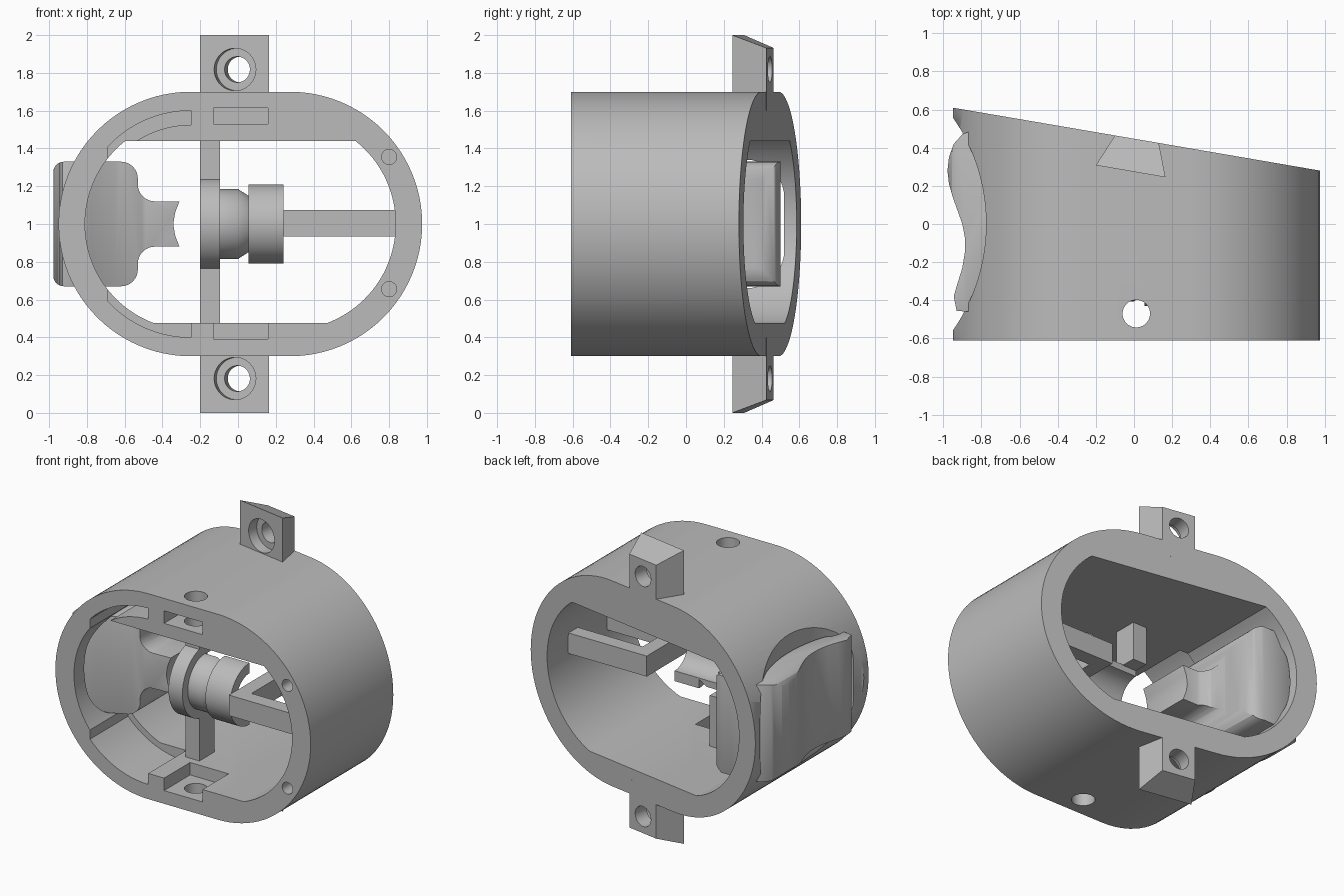
import bpy, bmesh, math
from mathutils import Vector

if "Cube" in bpy.data.objects:
    bpy.data.objects.remove(bpy.data.objects["Cube"])

grey = bpy.data.materials.new("plain grey")
grey.diffuse_color = (0.5, 0.5, 0.5, 1)
grey.use_nodes = True
grey.node_tree.nodes["Principled BSDF"].inputs["Base Color"].default_value = grey.diffuse_color


def finish(name, bm):
    bmesh.ops.recalc_face_normals(bm, faces=bm.faces)
    me = bpy.data.meshes.new(name)
    bm.to_mesh(me)
    bm.free()
    ob = bpy.data.objects.new(name, me)
    bpy.context.collection.objects.link(ob)
    me.materials.append(grey)
    return ob


def prism(name, pts, lo, hi, axis='y'):
    """Extrude a 2D outline along y (points are x,z), z (x,y) or x (y,z); hi may be a function."""
    top = hi if callable(hi) else (lambda p: hi)
    put = {'y': lambda p, d: (p[0], d, p[1]), 'z': lambda p, d: (p[0], p[1], d),
           'x': lambda p, d: (d, p[0], p[1])}[axis]
    bm = bmesh.new()
    a = [bm.verts.new(put(p, lo)) for p in pts]
    b = [bm.verts.new(put(p, top(p))) for p in pts]
    bm.faces.new(a)
    bm.faces.new(b)
    n = len(pts)
    for i in range(n):
        bm.faces.new((a[i], a[(i + 1) % n], b[(i + 1) % n], b[i]))
    return finish(name, bm)


def box(name, x0, x1, y0, y1, z0, z1):
    return prism(name, [(x0, z0), (x1, z0), (x1, z1), (x0, z1)], y0, y1)


def rod(name, r, p, q, n=48):
    p, q = Vector(p), Vector(q)
    bm = bmesh.new()
    bmesh.ops.create_cone(bm, cap_ends=True, segments=n, radius1=r, radius2=r, depth=(q - p).length)
    rot = (q - p).to_track_quat('Z', 'Y').to_matrix().to_4x4()
    bmesh.ops.transform(bm, matrix=rot, verts=bm.verts)
    bmesh.ops.translate(bm, vec=(p + q) / 2, verts=bm.verts)
    return finish(name, bm)


def apply(ob, mod):
    bpy.context.view_layer.objects.active = ob
    bpy.ops.object.modifier_apply(modifier=mod.name)


def boolean(ob, others, op='DIFFERENCE'):
    for c in others:
        m = ob.modifiers.new("cut", 'BOOLEAN')
        m.operation, m.solver, m.object = op, 'EXACT', c
        apply(ob, m)
        bpy.data.objects.remove(c)


def smooth(ob, angle=35):
    bpy.ops.object.select_all(action='DESELECT')
    ob.select_set(True)
    bpy.context.view_layer.objects.active = ob
    bpy.ops.object.shade_smooth_by_angle(angle=math.radians(angle))


def arc(cx, cy, r, a0, a1, n):
    return [(cx + r * math.cos(math.radians(a0 + (a1 - a0) * i / n)),
             cy + r * math.sin(math.radians(a0 + (a1 - a0) * i / n))) for i in range(n + 1)]


def stadium(r):
    return arc(0.275, 1, r, -90, 90, 48) + arc(-0.25, 1, r, 90, 270, 48)


def rear(p):
    return 0.447 - 0.1714 * p[0]


# Housing: rounded tube with a slanted rear and flat inner floor and ceiling
housing = prism("housing", stadium(0.70), -0.61, rear)
c1 = math.degrees(math.asin(0.44 / 0.56))
c2 = math.degrees(math.asin(0.525 / 0.56))
bore = arc(0.275, 1, 0.56, -c2, c1, 40) + arc(-0.25, 1, 0.56, 180 - c1, 180 + c2, 40)
boolean(housing, [prism("bore", bore, -1, 1)])

# Side scoop and rounded window for the trigger
window = (arc(0.32, 1.14, 0.2, 0, 90, 10) + arc(-0.30, 1.14, 0.2, 90, 180, 10)
          + arc(-0.30, 0.86, 0.2, 180, 270, 10) + arc(0.32, 0.86, 0.2, 270, 360, 10))
cuts = [rod("scoop", 0.98, (-1.755, 0, -0.5), (-1.755, 0, 2.5), 128),
        prism("window", window, -1.3, -0.6, 'x')]

# Front recesses, nut slots, screw holes and pin holes
for s in (1, -1):
    outer = arc(-0.25, 1, 0.60, s * 90, s * 137, 16)
    inner = arc(-0.25, 1, 0.525, s * 147, s * 90, 16)
    cuts.append(prism("arc_recess", outer + inner, -0.8, -0.2))
    z0, z1 = (1.53, 1.615) if s > 0 else (0.39, 0.5)
    cuts.append(box("nut_slot", -0.13, 0.16, -0.8, -0.33, z0, z1))
    cuts.append(rod("screw_hole", 0.072, (0.012, -0.47, 1 + s * 0.3), (0.012, -0.47, 1 + s * 0.9)))
    cuts.append(rod("pin_hole", 0.04, (0.8, -0.8, 1.005 + s * 0.35), (0.8, -0.3, 1.005 + s * 0.35), 24))
boolean(housing, cuts)
smooth(housing)

# Mounting tabs: tapered blocks with a sloping end and a counterbored hole
plan = [(-0.2, 0.308), (0.165, 0.245), (0.13, 0.425), (-0.1, 0.464)]
axis = Vector((0.169, 0.986, 0))
for name, s in (("upper_mounting_tab", 1), ("lower_mounting_tab", -1)):
    bm = bmesh.new()
    base = [bm.verts.new((x, y, 1 + s * 0.6)) for x, y in plan]
    tip = [bm.verts.new((x, y, 1 + s * z)) for (x, y), z in zip(plan, (1.0, 1.0, 0.932, 0.932))]
    bm.faces.new(base)
    bm.faces.new(tip)
    for i in range(4):
        j = (i + 1) % 4
        bm.faces.new((base[i], base[j], tip[j], tip[i]))
    tab = finish(name, bm)
    c = Vector((-0.016, 0.277, 1 + s * 0.818))
    boolean(tab, [rod("through", 0.068, c - axis * 0.2, c + axis * 0.4),
                  rod("counterbore", 0.112, c - axis * 0.2, c + axis * 0.07)])
    smooth(tab)

# Trigger: side silhouette crossed with the plan outline, then rounded
half = ([(-0.98, 0.0), (-0.98, 0.27)] + arc(-0.92, 0.27, 0.06, 180, 90, 5)[1:]
        + arc(-0.62, 0.24, 0.09, 90, 0, 8) + arc(-0.44, 0.21, 0.09, 180, 270, 8) + [(-0.31, 0.12)])
hollow = [(-0.333, 0.06), (-0.343, 0.0), (-0.333, -0.06)]
side = [(x, 1 + z) for x, z in half + hollow + [(x, -z) for x, z in reversed(half[1:])]]
outline = [(-0.93, -0.455), (-0.945, -0.38), (-0.925, -0.31), (-0.90, -0.23), (-0.887, -0.15),
           (-0.887, -0.07), (-0.90, 0.0), (-0.925, 0.07), (-0.95, 0.14), (-0.97, 0.21),
           (-0.978, 0.28), (-0.97, 0.35), (-0.945, 0.42), (-0.90, 0.47), (-0.84, 0.495),
           (-0.62, 0.5), (-0.56, 0.47), (-0.53, 0.41), (-0.53, 0.24), (-0.49, 0.15),
           (-0.42, 0.1), (-0.30, 0.1), (-0.30, -0.28), (-0.50, -0.29), (-0.65, -0.33),
           (-0.78, -0.41), (-0.87, -0.46)]
trigger = prism("trigger", side, -0.6, 0.6)
boolean(trigger, [prism("outline", outline, 0.4, 1.6, 'z')], 'INTERSECT')
m = trigger.modifiers.new("round", 'BEVEL')
m.width, m.segments, m.limit_method, m.angle_limit = 0.03, 3, 'ANGLE', math.radians(50)
apply(trigger, m)
smooth(trigger, 50)

# Barrel holder: stepped half shell, open at the rear
AY = -0.22
profile = [(-0.2, 0.14), (-0.2, 0.243), (-0.095, 0.243), (-0.095, 0.185), (0.0, 0.185),
           (0.055, 0.15), (0.055, 0.21), (0.24, 0.21), (0.24, 0.14)]
bm = bmesh.new()
rings = []
N = 32
for i in range(N + 1):
    t = math.pi * i / N
    rings.append([bm.verts.new((x, AY - r * math.sin(t), 1 + r * math.cos(t))) for x, r in profile])
for a, b in zip(rings, rings[1:]):
    for i in range(len(profile)):
        j = (i + 1) % len(profile)
        bm.faces.new((a[i], a[j], b[j], b[i]))
bm.faces.new(rings[0])
bm.faces.new(rings[-1])
smooth(finish("barrel_holder", bm))

# Posts joining the holder to floor and ceiling
box("upper_post", -0.2, -0.095, -0.28, -0.12, 1.18, 1.46)
box("lower_post", -0.2, -0.095, -0.28, -0.12, 0.45, 0.82)

# Bracket frame reaching the right wall
u = [(0.24, -0.44), (0.87, -0.44), (0.87, -0.34), (0.34, -0.34),
     (0.34, -0.02), (0.87, -0.02), (0.87, 0.08), (0.24, 0.08)]
prism("bracket_frame", u, 0.935, 1.075, 'z')
